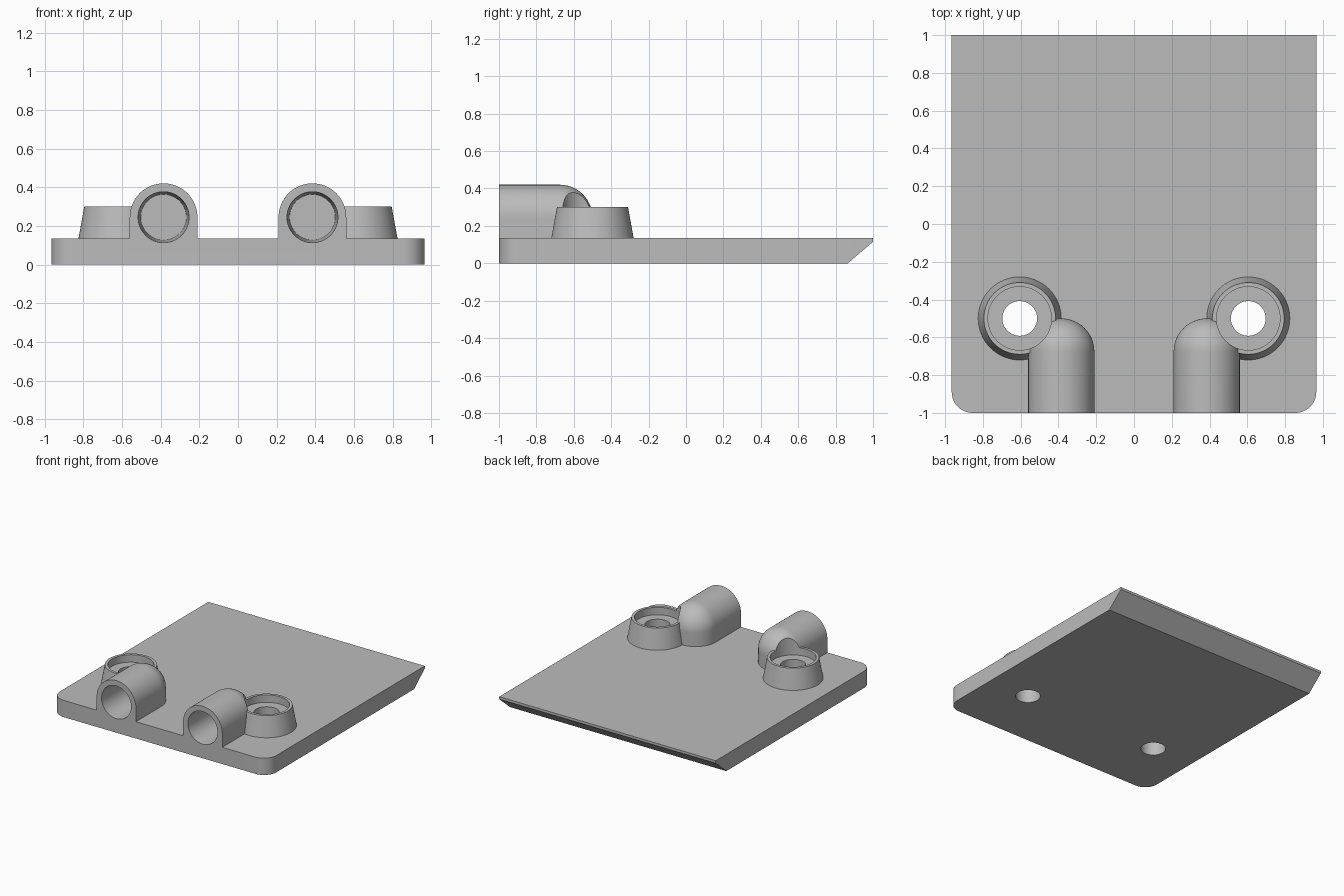
import bpy, bmesh
from math import sin, cos, pi

cube = bpy.data.objects.get("Cube")
if cube:
    bpy.data.objects.remove(cube)

SEG = 64
PLATE_TOP = 0.135
TUBE_X, TUBE_Z, TUBE_R, DOME_Y = 0.385, 0.245, 0.175, -0.675
BOSS_X, BOSS_Y = 0.605, -0.5

grey = bpy.data.materials.new("plain_grey")
grey.use_nodes = True
grey.diffuse_color = (0.5, 0.5, 0.5, 1)
grey.node_tree.nodes["Principled BSDF"].inputs["Base Color"].default_value = (0.5, 0.5, 0.5, 1)


def loft(name, rings, cap_end=True):
    """Solid skinned through closed rings of points."""
    bm = bmesh.new()
    loops = [[bm.verts.new(p) for p in ring] for ring in rings]
    n = len(loops[0])
    for a, b in zip(loops, loops[1:]):
        for i in range(n):
            j = (i + 1) % n
            bm.faces.new((a[i], a[j], b[j], b[i]))
    bm.faces.new(loops[0][::-1])
    if cap_end:
        bm.faces.new(loops[-1])
    bmesh.ops.remove_doubles(bm, verts=bm.verts, dist=1e-5)
    bmesh.ops.recalc_face_normals(bm, faces=bm.faces)
    mesh = bpy.data.meshes.new(name)
    bm.to_mesh(mesh)
    bm.free()
    mesh.materials.append(grey)
    obj = bpy.data.objects.new(name, mesh)
    bpy.context.collection.objects.link(obj)
    return obj


def upright(name, x, y, levels):
    """Round solid on a vertical axis from (radius, z) pairs."""
    return loft(name, [[(x + r * cos(2 * pi * i / SEG), y + r * sin(2 * pi * i / SEG), z)
                        for i in range(SEG)] for r, z in levels])


def lying(name, x, z, levels):
    """Round solid on a front-to-back axis from (radius, y) pairs."""
    return loft(name, [[(x + r * cos(2 * pi * i / SEG), y, z + r * sin(2 * pi * i / SEG))
                        for i in range(SEG)] for r, y in levels])


def plate_ring(back, z, half=0.965, r=0.11):
    ring = [(half, back, z), (-half, back, z)]
    for side, start in ((-1, pi), (1, 1.5 * pi)):
        for i in range(13):
            a = start + i * pi / 24
            ring.append((side * (half - r) + r * cos(a), -1 + r + r * sin(a), z))
    return ring


def tube_ring(x, w, z):
    arc = [(x + w * cos(pi * i / 32), DOME_Y + w * sin(pi * i / 32), z) for i in range(33)]
    return [(x + w, -1, z)] + arc + [(x - w, -1, z)]


def combine(target, tool, operation):
    mod = target.modifiers.new(tool.name, "BOOLEAN")
    mod.object, mod.operation, mod.solver = tool, operation, "EXACT"
    bpy.context.view_layer.objects.active = target
    bpy.ops.object.modifier_apply(modifier=mod.name)
    bpy.data.objects.remove(tool)


# Base plate with rounded front corners and undercut back edge
plate = loft("base_plate", [plate_ring(0.865, 0), plate_ring(1, 0.115), plate_ring(1, PLATE_TOP)])

# Raised tubes with domed ends, and tapered screw bosses
for s in (-1, 1):
    rings = [tube_ring(s * TUBE_X, TUBE_R, 0.06)]
    for i in range(25):
        a = i * pi / 48
        w = TUBE_R * cos(a) if i < 24 else 0
        rings.append(tube_ring(s * TUBE_X, w, TUBE_Z + TUBE_R * sin(a)))
    combine(plate, loft("tube", rings, cap_end=False), "UNION")
    slope = 0.03 / 0.165
    boss = upright("boss", s * BOSS_X, BOSS_Y, [(0.22 + slope * 0.05, PLATE_TOP - 0.05), (0.19, 0.3)])
    combine(plate, boss, "UNION")

# Bores, counterbores and screw holes
for s in (-1, 1):
    cuts = [
        lying("bore", s * TUBE_X, TUBE_Z, [(0.1325, -1.02), (0.118, -0.66)]),
        upright("counterbore", s * BOSS_X, BOSS_Y, [(0.168, 0.24), (0.168, 0.7)]),
        upright("screw_hole", s * BOSS_X, BOSS_Y, [(0.092, -0.1), (0.092, 0.5)]),
    ]
    for cut in cuts:
        combine(plate, cut, "DIFFERENCE")

# Smooth round surfaces, keep edges sharp
bpy.ops.object.select_all(action="DESELECT")
plate.select_set(True)
bpy.context.view_layer.objects.active = plate
bpy.ops.object.shade_smooth_by_angle(angle=pi / 6)
